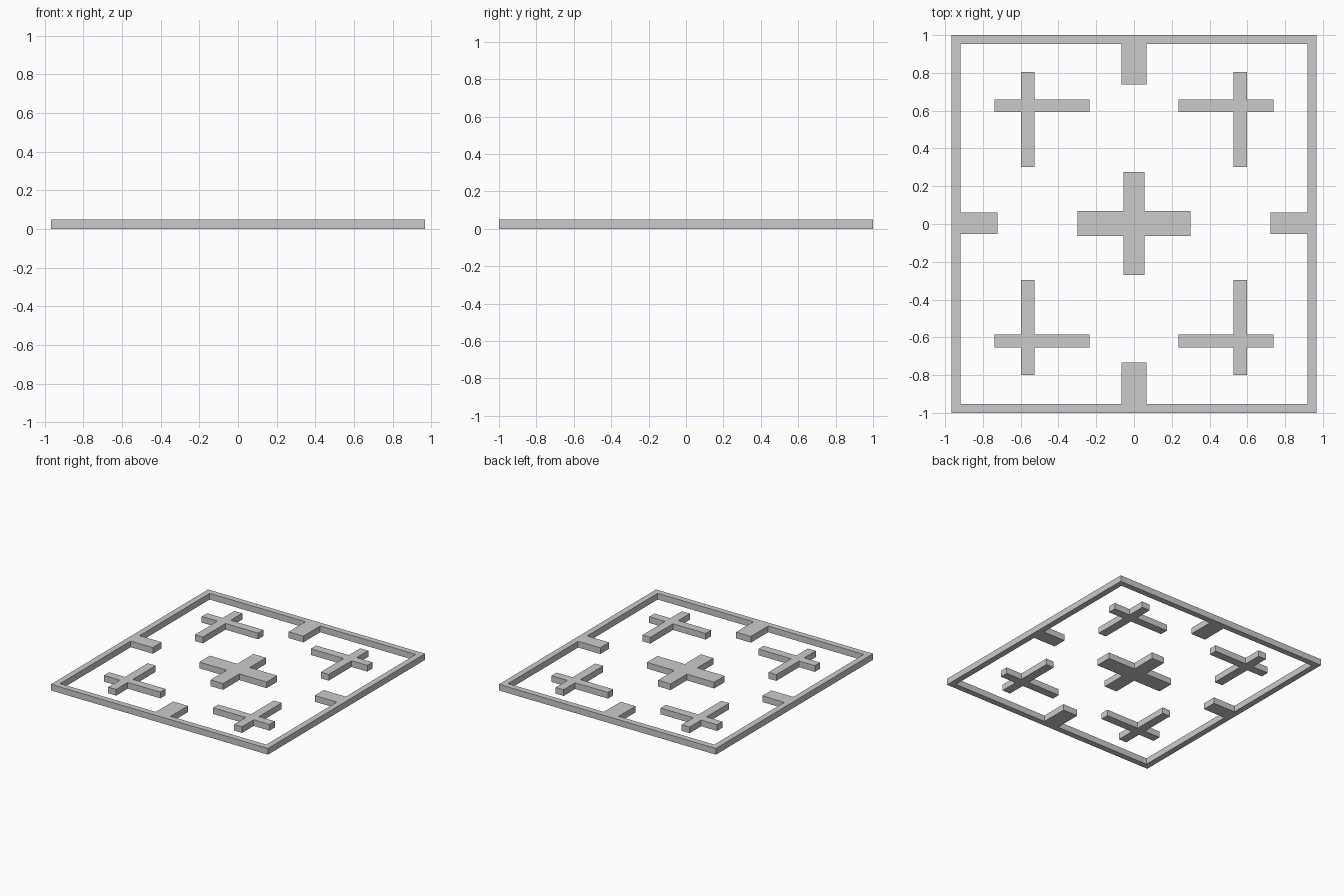
import bpy, bmesh

if "Cube" in bpy.data.objects:
    bpy.data.objects.remove(bpy.data.objects["Cube"])

THICK = 0.05
MID_Y = 0.003   # inner pattern sits very slightly off the frame centre


def plate(name, outlines):
    """Extrude closed 2D outlines (inner ones become holes) into a flat plate."""
    curve = bpy.data.curves.new(name, 'CURVE')
    curve.dimensions = '2D'
    curve.fill_mode = 'BOTH'
    curve.extrude = THICK / 2
    for pts in outlines:
        s = curve.splines.new('POLY')
        s.points.add(len(pts) - 1)
        for p, (x, y) in zip(s.points, pts):
            p.co = (x, y, 0, 1)
        s.use_cyclic_u = True
    tmp = bpy.data.objects.new(name + "_outline", curve)
    bpy.context.collection.objects.link(tmp)
    bpy.context.view_layer.update()
    deps = bpy.context.evaluated_depsgraph_get()
    mesh = bpy.data.meshes.new_from_object(tmp.evaluated_get(deps))
    bpy.data.objects.remove(tmp)
    # weld caps to walls and rest the plate on the ground
    bm = bmesh.new()
    bm.from_mesh(mesh)
    bmesh.ops.remove_doubles(bm, verts=bm.verts, dist=1e-5)
    bmesh.ops.translate(bm, verts=bm.verts, vec=(0, 0, THICK / 2))
    bmesh.ops.recalc_face_normals(bm, faces=bm.faces)
    for f in bm.faces:
        f.smooth = False
    bm.to_mesh(mesh)
    bm.free()
    mesh.name = name
    mesh.materials.clear()
    obj = bpy.data.objects.new(name, mesh)
    bpy.context.collection.objects.link(obj)


def cross(x0, x1, y0, y1, bx0, bx1, by0, by1):
    """Cross outline: full extents, then upright (bx) and crossbar (by) edges."""
    return [(bx0, y0), (bx1, y0), (bx1, by0), (x1, by0), (x1, by1), (bx1, by1),
            (bx1, y1), (bx0, y1), (bx0, by1), (x0, by1), (x0, by0), (bx0, by0)]


# Frame with a tab in the middle of each side
OX, OY, IX, IY = 0.967, 1.0, 0.919, 0.952
TX, TY = 0.722, 0.735            # tab tips
WX, WY = 0.066, 0.057            # tab half widths
outer = [(-OX, -OY), (OX, -OY), (OX, OY), (-OX, OY)]
quarter = [(TX, WY), (IX, WY), (IX, IY), (WX, IY), (WX, TY)]
inner = []
for sx, sy in ((1, 1), (-1, 1), (-1, -1), (1, -1)):
    pts = [(sx * x, sy * y + (MID_Y if y < IY else 0)) for x, y in quarter]
    inner += pts if sx * sy > 0 else pts[::-1]
plate("frame", [outer, inner])

# Centre cross
c = cross(-0.3, 0.3, -0.273, 0.273, -0.056, 0.056, -0.067, 0.067)
plate("centre_cross", [[(x, y + MID_Y) for x, y in c]])

# Four corner crosses, mirrored about both axes
corner = cross(0.235, 0.738, 0.3, 0.803, 0.526, 0.597, 0.589, 0.656)
for sx, side in ((-1, "left"), (1, "right")):
    for sy, end in ((-1, "front"), (1, "back")):
        plate(f"corner_cross_{end}_{side}",
              [[(sx * x, sy * y + MID_Y) for x, y in corner]])
